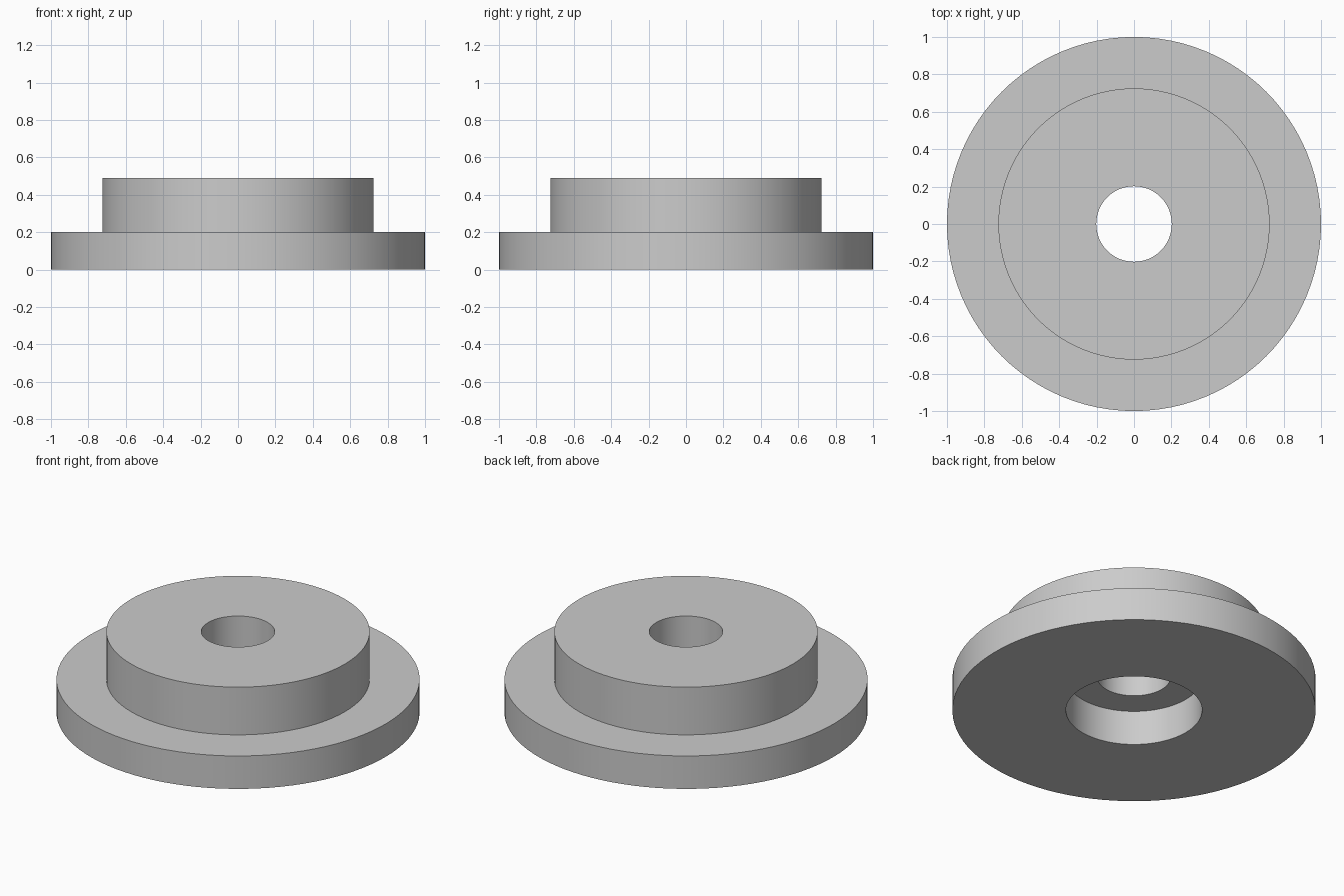
import bpy
import bmesh
import math
from mathutils import Matrix, Vector

SEGMENTS = 96

cube = bpy.data.objects.get("Cube")
if cube:
    bpy.data.objects.remove(cube, do_unlink=True)

# Plain grey material
grey = bpy.data.materials.new("plain grey")
grey.use_nodes = True
colour = (0.6, 0.6, 0.6, 1.0)
grey.diffuse_color = colour
grey.node_tree.nodes["Principled BSDF"].inputs["Base Color"].default_value = colour


def lathe(name, profile, material):
    """Turn a closed (radius, height) profile around the z axis."""
    bm = bmesh.new()
    verts = [bm.verts.new(Vector((r, 0, z))) for r, z in profile]
    edges = [bm.edges.new((v, verts[(i + 1) % len(verts)])) for i, v in enumerate(verts)]
    bmesh.ops.spin(bm, geom=verts + edges, cent=(0, 0, 0), axis=(0, 0, 1),
                   angle=math.tau, steps=SEGMENTS, use_merge=True)
    bmesh.ops.remove_doubles(bm, verts=bm.verts, dist=0.0001)
    bmesh.ops.recalc_face_normals(bm, faces=bm.faces)
    mesh = bpy.data.meshes.new(name)
    bm.to_mesh(mesh)
    bm.free()
    mesh.materials.append(material)
    obj = bpy.data.objects.new(name, mesh)
    bpy.context.collection.objects.link(obj)
    bpy.ops.object.select_all(action="DESELECT")
    obj.select_set(True)
    bpy.context.view_layer.objects.active = obj
    bpy.ops.object.shade_smooth_by_angle(angle=math.radians(30))
    return obj


# Flange, raised hub, through hole and counterbore underneath
flange_radius, flange_height = 1.0, 0.2
hub_radius, hub_height = 0.725, 0.49
hole_radius = 0.202
bore_radius, bore_depth = 0.375, 0.21

lathe("flanged_bushing", [
    (bore_radius, 0),
    (flange_radius, 0),
    (flange_radius, flange_height),
    (hub_radius, flange_height),
    (hub_radius, hub_height),
    (hole_radius, hub_height),
    (hole_radius, bore_depth),
    (bore_radius, bore_depth),
], grey)
